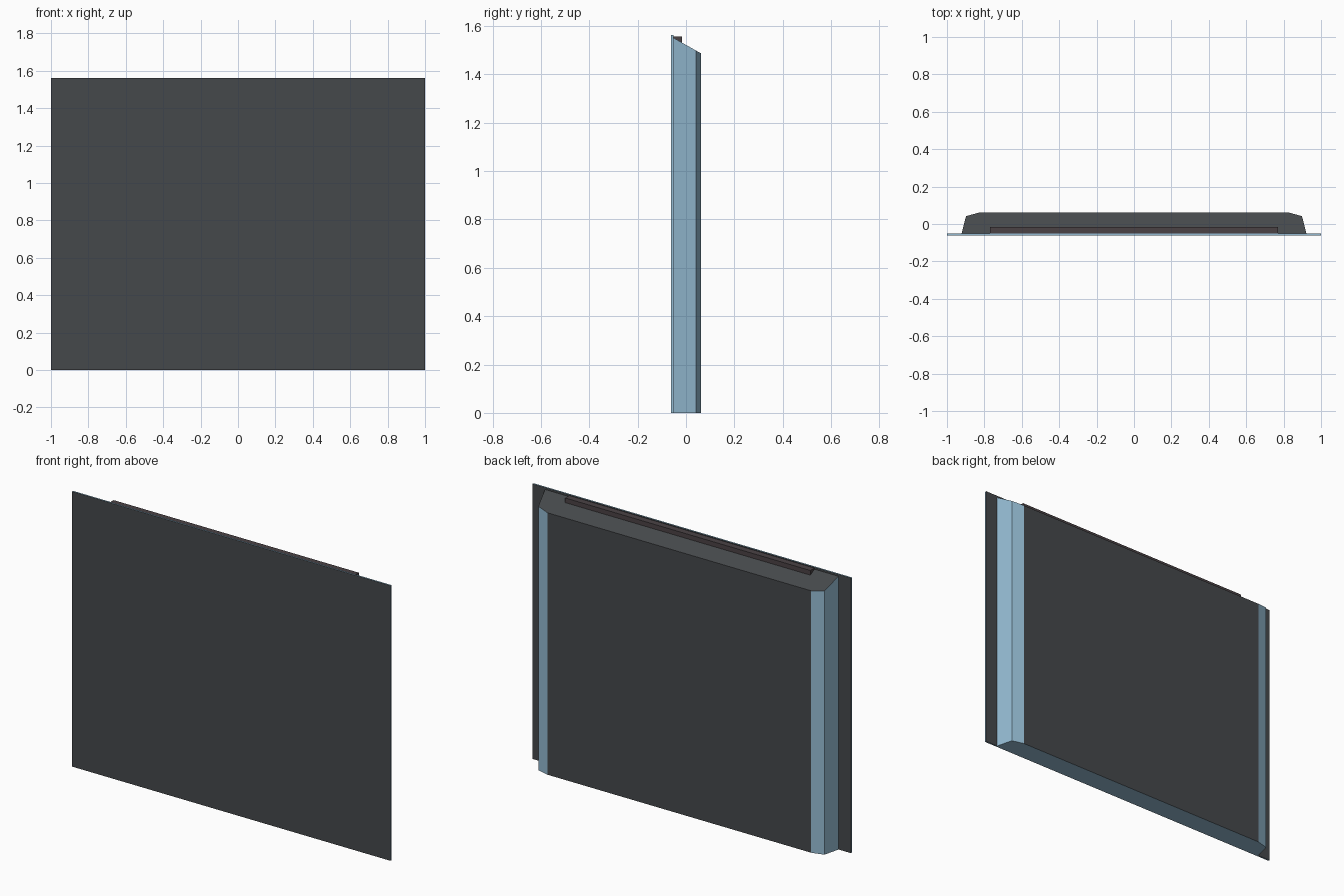
import bpy, bmesh

if "Cube" in bpy.data.objects:
    bpy.data.objects.remove(bpy.data.objects["Cube"])

W, H = 2.0, 1.562           # panel width and height
FRONT, SEAM, BACK = -0.061, -0.052, 0.061


def material(name, rgb):
    m = bpy.data.materials.new(name)
    m.diffuse_color = (*rgb, 1)
    m.use_nodes = True
    m.node_tree.nodes["Principled BSDF"].inputs["Base Color"].default_value = m.diffuse_color
    return m


DARK = material("dark_grey", (0.06, 0.065, 0.07))
BLUE = material("pale_blue", (0.30, 0.50, 0.65))
TRIM = material("dark_trim", (0.07, 0.055, 0.06))


def prism(name, outline, z0, top, mats, is_dark):
    """Extrude a plan outline from z0 up to the height top(y)."""
    bm = bmesh.new()
    low = [bm.verts.new((x, y, z0)) for x, y in outline]
    high = [bm.verts.new((x, y, top(y))) for x, y in outline]
    bm.faces.new(low)
    bm.faces.new(high)
    n = len(outline)
    for i in range(n):
        j = (i + 1) % n
        bm.faces.new((low[i], low[j], high[j], high[i]))
    bmesh.ops.recalc_face_normals(bm, faces=bm.faces)
    for f in bm.faces:
        f.material_index = 0 if is_dark(f.normal) else 1
    mesh = bpy.data.meshes.new(name)
    bm.to_mesh(mesh)
    bm.free()
    for m in mats:
        mesh.materials.append(m)
    obj = bpy.data.objects.new(name, mesh)
    bpy.context.collection.objects.link(obj)
    return obj


def rectangle(half, y0, y1):
    return [(-half, y0), (half, y0), (half, y1), (-half, y1)]


# Thin front sheet: dark faces, blue edges
prism("front_panel", rectangle(W / 2, FRONT, SEAM), 0, lambda y: H,
      (DARK, BLUE), lambda n: abs(n.y) > 0.99)

# Rear housing: chamfered sides and a top sloping down to the back
half = [(0.922, SEAM), (0.898, 0.042), (0.828, BACK)]
outline = half + [(-x, y) for x, y in reversed(half)]
prism("rear_housing", outline, 0,
      lambda y: 1.551 - (y - SEAM) / (BACK - SEAM) * 0.064,
      (DARK, BLUE), lambda n: n.y > 0.99 or n.z > 0.5)

# Low strip sitting on the sloped top, behind the panel
prism("top_strip", rectangle(0.77, SEAM, -0.016), 1.50, lambda y: 1.557,
      (TRIM,  TRIM), lambda n: True)
